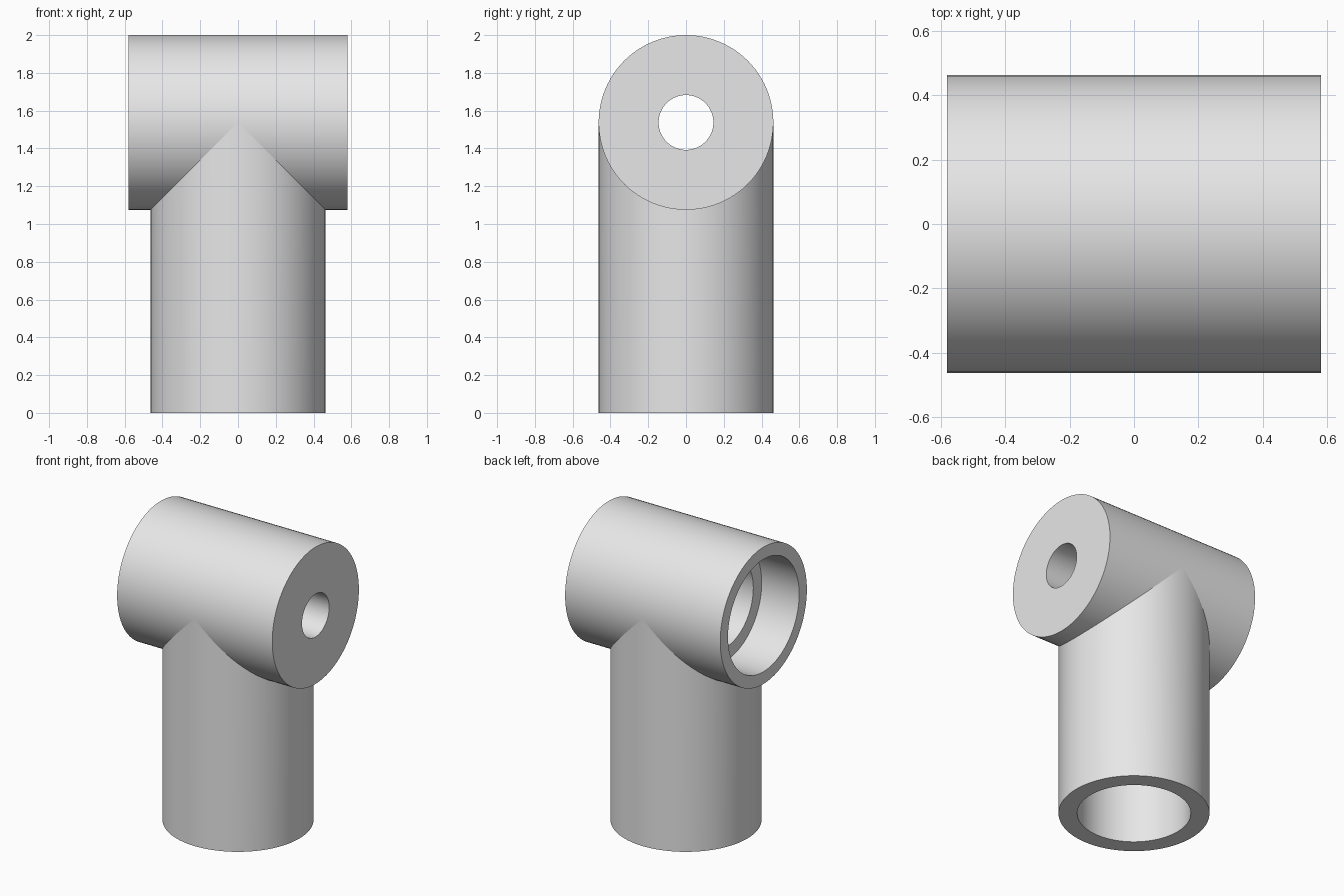
import bpy, bmesh, math
from mathutils import Vector

R = 0.4625            # outer radius of both tubes
HALF = 0.58           # half length of the cross tube
AXIS_Z = 2.0 - R      # height of the cross tube axis
STEM_BORE = 0.348
SIDES = 96

cube = bpy.data.objects.get("Cube")
if cube:
    bpy.data.objects.remove(cube, do_unlink=True)

grey = bpy.data.materials.new("plain grey")
grey.use_nodes = True
colour = (0.8, 0.8, 0.8, 1)
grey.diffuse_color = colour
grey.node_tree.nodes["Principled BSDF"].inputs["Base Color"].default_value = colour


def build(name, rings, closed=False, cap_first=False):
    """Skin a list of rings, each a list of points."""
    bm = bmesh.new()
    loops = [[bm.verts.new(p) for p in ring] for ring in rings]
    pairs = list(zip(loops, loops[1:]))
    if closed:
        pairs.append((loops[-1], loops[0]))
    for a, b in pairs:
        for i in range(SIDES):
            j = (i + 1) % SIDES
            bm.faces.new((a[i], a[j], b[j], b[i]))
    if cap_first:
        bm.faces.new(list(reversed(loops[0])))
    bmesh.ops.recalc_face_normals(bm, faces=bm.faces)
    mesh = bpy.data.meshes.new(name)
    bm.to_mesh(mesh)
    bm.free()
    mesh.materials.append(grey)
    obj = bpy.data.objects.new(name, mesh)
    bpy.context.collection.objects.link(obj)
    bpy.ops.object.select_all(action="DESELECT")
    obj.select_set(True)
    bpy.context.view_layer.objects.active = obj
    bpy.ops.object.shade_smooth_by_angle(angle=math.radians(30))
    return obj


def circle(radius):
    angles = [2 * math.pi * i / SIDES for i in range(SIDES)]
    return [(radius * math.cos(a), radius * math.sin(a)) for a in angles]


def cross_ring(x, radius):
    return [Vector((x, u, AXIS_Z + v)) for u, v in circle(radius)]


def stem_ring(z, radius):
    return [Vector((u, v, z)) for u, v in circle(radius)]


# Cross tube: stepped bore open on one end, small hole on the other
profile = [(-HALF, R), (HALF, R), (HALF, 0.145), (0.3, 0.145),
           (0.3, 0.29), (-0.3, 0.29), (-0.3, 0.38), (-HALF, 0.38)]
build("cross_tube", [cross_ring(x, r) for x, r in profile], closed=True)

# Stem: blind socket below, upper edge mitred to meet the cross tube
mitre = [Vector((u, v, AXIS_Z - abs(u))) for u, v in circle(R)]
build("stem_tube", [stem_ring(1.06, STEM_BORE), stem_ring(0, STEM_BORE),
                    stem_ring(0, R), mitre], cap_first=True)
